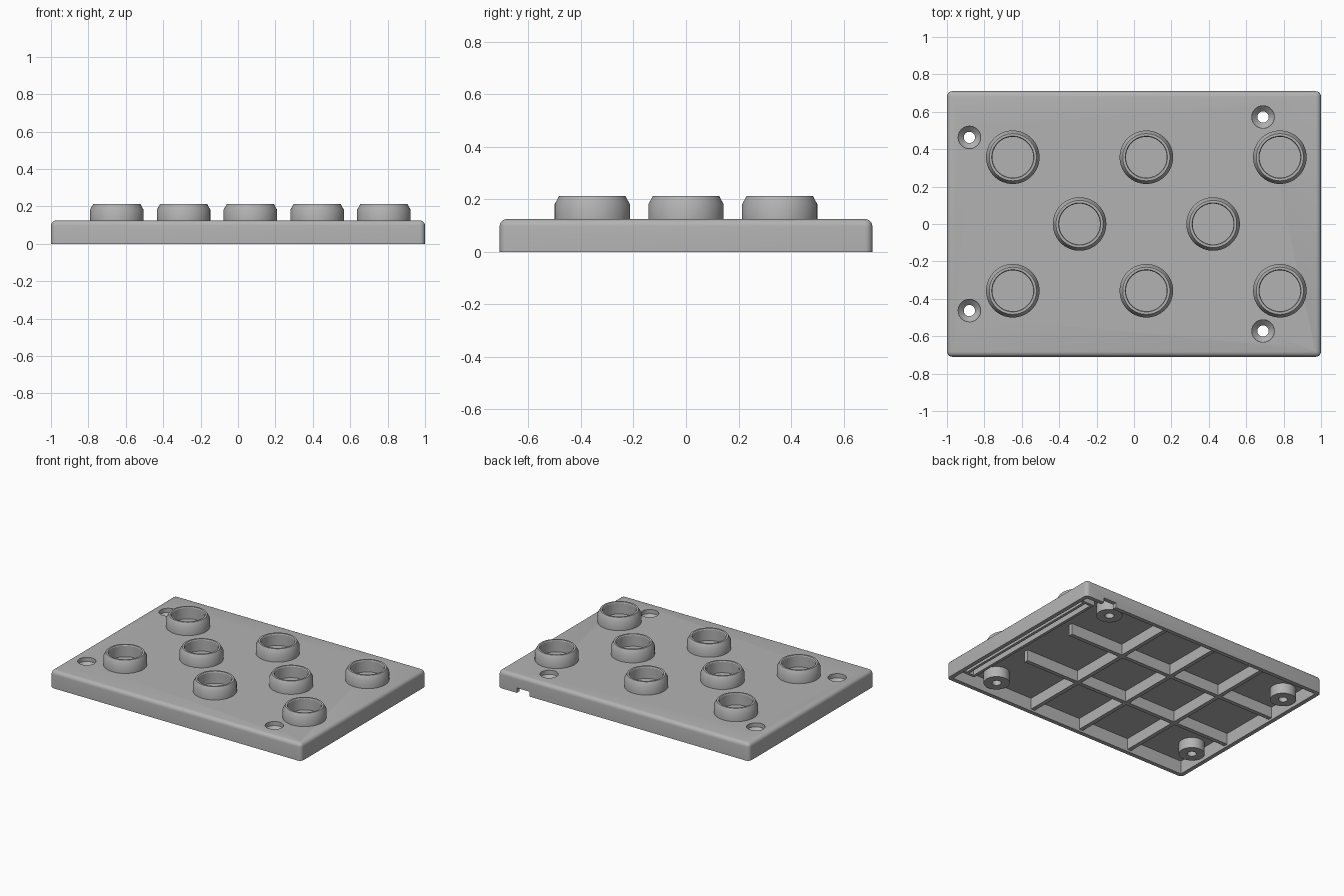
import bpy, bmesh, math
from mathutils import Matrix, Vector

old = bpy.data.objects.get("Cube")
if old:
    bpy.data.objects.remove(old, do_unlink=True)

TOP, CEILING, WALL, HALF_Y = 0.125, 0.095, 0.03, 0.71

grey = bpy.data.materials.new("mid grey plastic")
grey.use_nodes = True
grey.diffuse_color = (0.45, 0.45, 0.45, 1)
grey.node_tree.nodes["Principled BSDF"].inputs["Base Color"].default_value = (0.45, 0.45, 0.45, 1)


def finish(name, bm):
    bmesh.ops.recalc_face_normals(bm, faces=bm.faces)
    mesh = bpy.data.meshes.new(name)
    bm.to_mesh(mesh)
    bm.free()
    mesh.materials.append(grey)
    obj = bpy.data.objects.new(name, mesh)
    bpy.context.collection.objects.link(obj)
    return obj


def smooth(obj):
    bpy.ops.object.select_all(action="DESELECT")
    obj.select_set(True)
    bpy.context.view_layer.objects.active = obj
    bpy.ops.object.shade_smooth_by_angle(angle=math.radians(30))


def add_box(bm, lo, hi):
    lo, hi = Vector(lo), Vector(hi)
    matrix = Matrix.Translation((lo + hi) / 2) @ Matrix.Diagonal((*(hi - lo), 1))
    return bmesh.ops.create_cube(bm, size=1, matrix=matrix)["verts"]


def box(name, lo, hi):
    bm = bmesh.new()
    add_box(bm, lo, hi)
    return finish(name, bm)


def lathe(name, profile, x, y, steps=48):
    """Spin an (r, z) profile about a vertical axis at (x, y)."""
    bm = bmesh.new()
    verts = [bm.verts.new((r, 0, z)) for r, z in profile]
    edges = [bm.edges.new(pair) for pair in zip(verts, verts[1:])]
    bmesh.ops.spin(bm, geom=verts + edges, axis=(0, 0, 1), cent=(0, 0, 0),
                   angle=math.tau, steps=steps)
    bmesh.ops.remove_doubles(bm, verts=bm.verts, dist=1e-5)
    bmesh.ops.translate(bm, verts=bm.verts, vec=(x, y, 0))
    obj = finish(name, bm)
    smooth(obj)
    return obj


# Plate with rounded top and corner edges
bm = bmesh.new()
add_box(bm, (-1, -HALF_Y, 0), (1, HALF_Y, TOP))
rounded = [e for e in bm.edges if max(v.co.z for v in e.verts) > 0.01]
bmesh.ops.bevel(bm, geom=rounded, offset=0.028, segments=5, profile=0.5, affect="EDGES")
plate = finish("plate", bm)

# Cutters: hollow underside, cable notch and screw holes
screws = [(-0.88, 0.463), (-0.88, -0.463), (0.69, 0.572), (0.69, -0.572)]
cutters = [
    box("cavity_cutter", (WALL - 1, WALL - HALF_Y, -0.1), (1 - WALL, HALF_Y - WALL, CEILING)),
    box("notch_cutter", (0.75, HALF_Y - 0.1, -0.1), (0.85, HALF_Y + 0.1, 0.035)),
]
for x, y in screws:
    cutters.append(lathe("screw_cutter", [(0, 0.05), (0.06, 0.05), (0.06, 0.2), (0, 0.2)], x, y))
for cutter in cutters:
    cutter.hide_render = True
    mod = plate.modifiers.new("cut", "BOOLEAN")
    mod.operation, mod.solver, mod.object = "DIFFERENCE", "EXACT", cutter
bpy.context.view_layer.update()
cut_mesh = bpy.data.meshes.new_from_object(
    plate.evaluated_get(bpy.context.evaluated_depsgraph_get()))
plate.modifiers.clear()
plate.data = cut_mesh
for cutter in cutters:
    bpy.data.objects.remove(cutter, do_unlink=True)
smooth(plate)

# Countersunk screw bosses below the plate
boss_profile = [(0.06, CEILING), (0.085, CEILING), (0.085, 0.02), (0.03, 0.02),
                (0.03, 0.065), (0.06, CEILING)]
for x, y in screws:
    lathe("screw_boss", boss_profile, x, y)

# Hollow round studs in a staggered pattern
stud_profile = [(0.143, TOP), (0.143, 0.182), (0.126, 0.213), (0.113, 0.213),
                (0.109, 0.207), (0.109, TOP + 0.003), (0, TOP + 0.003)]
pitch = 0.357
for column in range(5):
    for row in ((0,) if column % 2 else (-1, 1)):
        lathe("stud", stud_profile, -0.648 + column * pitch, row * pitch, 64)

# Stiffening ribs under the plate
RIB, FOOT = 0.015, 0.015
for y in (-0.225, 0.225):
    box("long_rib", (WALL - 1, y - RIB, FOOT), (0.73, y + RIB, CEILING))
for x in (-0.53, -0.12, 0.29):
    box("cross_rib", (x - RIB, WALL - HALF_Y, FOOT), (x + RIB, HALF_Y - WALL, CEILING))

# Cable channel walls beside the notch
for x in (0.86, 0.92):
    box("channel_wall", (x - 0.01, -0.6, 0.02), (x + 0.01, 0.6, CEILING))
for y in (-0.6, 0.6):
    box("channel_end", (0.85, y - 0.01, 0.02), (1 - WALL, y + 0.01, CEILING))
